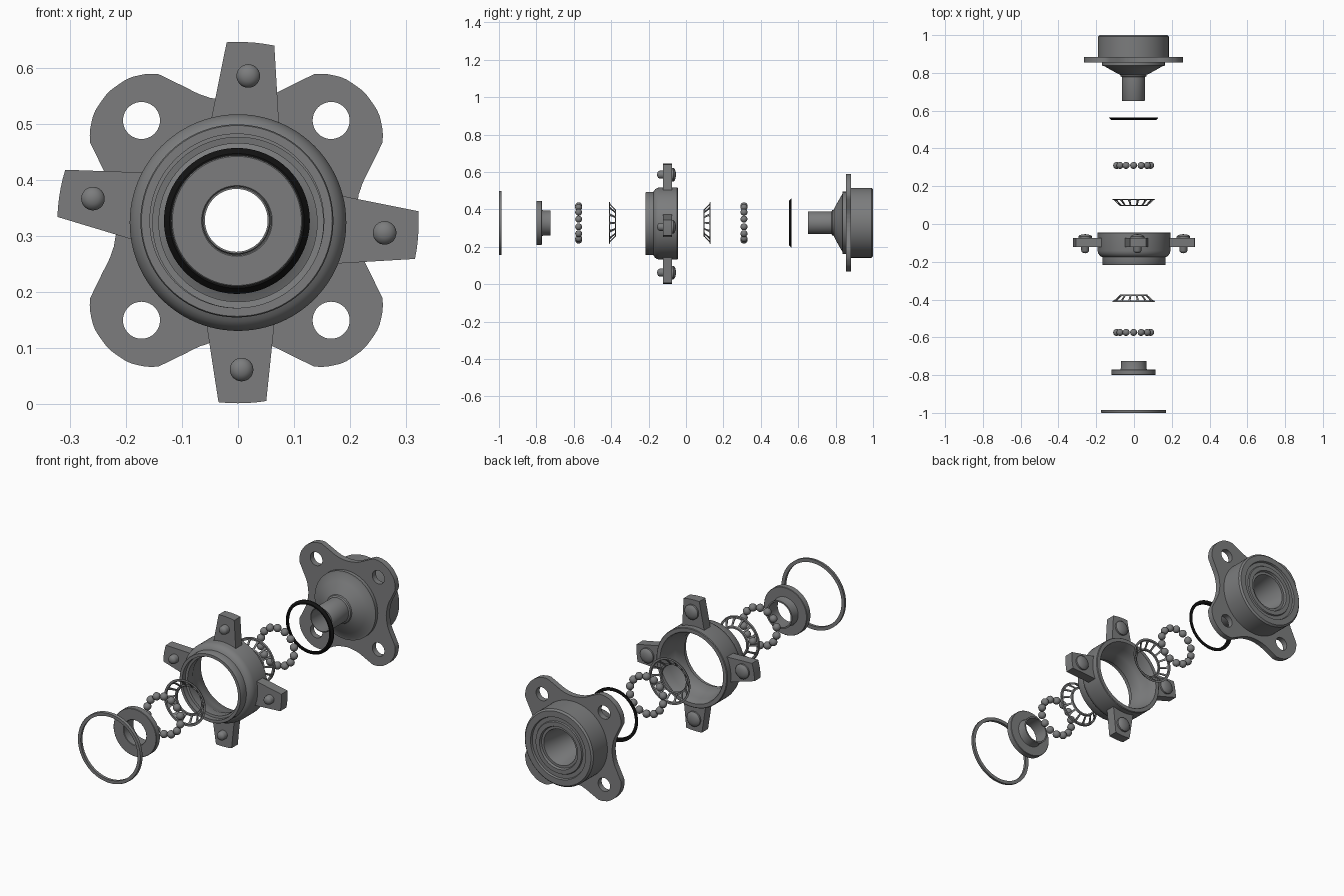
import bpy, bmesh, math
from math import sin, cos, pi, radians

if "Cube" in bpy.data.objects:
    bpy.data.objects.remove(bpy.data.objects["Cube"])

ZC = 0.324   # height of the common axis (runs along y)


def material(name, rgb):
    m = bpy.data.materials.new(name)
    m.diffuse_color = (*rgb, 1)
    m.use_nodes = True
    m.node_tree.nodes["Principled BSDF"].inputs["Base Color"].default_value = m.diffuse_color
    return m


STEEL = material("steel grey", (0.2, 0.203, 0.206))
RUBBER = material("black rubber", (0.006, 0.006, 0.006))


def finish(ob, mat, angle=35):
    ob.data.materials.clear()
    ob.data.materials.append(mat)
    bpy.ops.object.select_all(action='DESELECT')
    ob.select_set(True)
    bpy.context.view_layer.objects.active = ob
    bpy.ops.object.shade_smooth_by_angle(angle=radians(angle))
    return ob


def from_bmesh(name, bm, mat):
    bmesh.ops.remove_doubles(bm, verts=bm.verts, dist=1e-5)
    bmesh.ops.recalc_face_normals(bm, faces=bm.faces)
    me = bpy.data.meshes.new(name)
    bm.to_mesh(me)
    bm.free()
    ob = bpy.data.objects.new(name, me)
    bpy.context.collection.objects.link(ob)
    return finish(ob, mat)


def add_lathe(bm, prof, cx=0.0, cz=ZC, n=96, closed=True):
    """Revolve (radius, y) points round the y direction."""
    rings = [[bm.verts.new((cx + r * cos(2 * pi * i / n), y, cz + r * sin(2 * pi * i / n)))
              for i in range(n)] for r, y in prof]
    k = len(rings)
    for j in range(k if closed else k - 1):
        a, b = rings[j], rings[(j + 1) % k]
        for i in range(n):
            bm.faces.new((a[i], a[(i + 1) % n], b[(i + 1) % n], b[i]))


def lathe(name, prof, mat=STEEL, **kw):
    bm = bmesh.new()
    add_lathe(bm, prof, **kw)
    return from_bmesh(name, bm, mat)


def circle(r, cx=0, cy=0, n=48):
    return [(cx + r * cos(2 * pi * i / n), cy + r * sin(2 * pi * i / n)) for i in range(n)]


def plate(name, outlines, y0, y1, cx=0.0, cz=ZC):
    """Flat plate in the xz plane; outlines after the first are holes."""
    cu = bpy.data.curves.new(name, 'CURVE')
    cu.dimensions, cu.fill_mode, cu.extrude = '2D', 'BOTH', (y1 - y0) / 2
    for pts in outlines:
        sp = cu.splines.new('POLY')
        sp.points.add(len(pts) - 1)
        for p, (x, y) in zip(sp.points, pts):
            p.co = (x, y, 0, 1)
        sp.use_cyclic_u = True
    tmp = bpy.data.objects.new(name + "_outline", cu)
    bpy.context.collection.objects.link(tmp)
    me = bpy.data.meshes.new_from_object(tmp.evaluated_get(bpy.context.evaluated_depsgraph_get()))
    bpy.data.objects.remove(tmp)
    ob = bpy.data.objects.new(name, me)
    bpy.context.collection.objects.link(ob)
    ob.rotation_euler = (pi / 2, 0, 0)
    ob.location = (cx, (y0 + y1) / 2, cz)
    bm = bmesh.new()
    bm.from_mesh(me)
    bmesh.ops.remove_doubles(bm, verts=bm.verts, dist=1e-5)
    bmesh.ops.recalc_face_normals(bm, faces=bm.faces)
    bm.to_mesh(me)
    bm.free()
    return finish(ob, STEEL)


# Front retaining ring
lathe("retaining_ring", [(0.155, -1), (0.17, -1), (0.172, -0.997), (0.172, -0.986),
                         (0.155, -0.986)], cx=-0.002, cz=0.327)

# Flanged inner race
lathe("inner_race", [(0.061, -0.798), (0.063, -0.8), (0.115, -0.8), (0.117, -0.798), (0.117, -0.772),
                     (0.115, -0.77), (0.070, -0.77), (0.068, -0.765), (0.068, -0.725), (0.061, -0.725)],
      cx=-0.002, cz=0.327)


# Ball sets
def ball_ring(name, y, n=14, ring=0.092, r=0.0185):
    bm = bmesh.new()
    for i in range(n):
        a = 2 * pi * (i + 0.5) / n
        res = bmesh.ops.create_uvsphere(bm, u_segments=20, v_segments=12, radius=r)
        bmesh.ops.translate(bm, verts=res['verts'],
                            vec=(ring * cos(a) - 0.002, y, ring * sin(a) + 0.327))
    return from_bmesh(name, bm, STEEL)


ball_ring("front_balls", -0.574)
ball_ring("rear_balls", 0.31)


# Conical cages: wide ring, narrow ring and slanted bars
def cage(name, y_wide, y_narrow, n=14):
    d = 1 if y_narrow > y_wide else -1
    cx, cz, bm = -0.002, 0.327, bmesh.new()
    add_lathe(bm, [(0.113, y_wide), (0.110, y_wide + d * 0.006), (0.100, y_wide + d * 0.006),
                   (0.103, y_wide)], cx=cx, cz=cz)
    add_lathe(bm, [(0.076, y_narrow - d * 0.006), (0.072, y_narrow), (0.064, y_narrow),
                   (0.067, y_narrow - d * 0.006)], cx=cx, cz=cz)
    for i in range(n):
        a = 2 * pi * i / n
        rows = []
        for r, y, w in ((0.108, y_wide + d * 0.003, 0.010), (0.100, y_wide + d * 0.011, 0.005),
                        (0.081, y_narrow - d * 0.009, 0.004), (0.072, y_narrow - d * 0.003, 0.007)):
            rows.append([bm.verts.new((cx + rr * cos(a) - s * w * sin(a), y,
                                       cz + rr * sin(a) + s * w * cos(a)))
                         for rr, s in ((r, -1), (r, 1), (r - 0.006, 1), (r - 0.006, -1))])
        for p, q in zip(rows, rows[1:]):
            for k in range(4):
                bm.faces.new((p[k], p[(k + 1) % 4], q[(k + 1) % 4], q[k]))
        bm.faces.new(rows[0])
        bm.faces.new(rows[-1])
    return from_bmesh(name, bm, STEEL)


cage("front_cage", -0.412, -0.374)
cage("rear_cage", 0.132, 0.094)

# Bearing housing
lathe("housing", [(0.152, -0.217), (0.166, -0.217), (0.168, -0.214), (0.168, -0.175), (0.176, -0.171),
                  (0.184, -0.164), (0.190, -0.154), (0.193, -0.142), (0.193, -0.047), (0.190, -0.044),
                  (0.172, -0.044), (0.169, -0.048), (0.162, -0.09), (0.150, -0.130), (0.141, -0.150),
                  (0.141, -0.190), (0.152, -0.192)])

# Housing arms, each with a round headed bolt
for i, deg in enumerate((86, -4, -88.6, 170.6)):
    a = radians(deg)
    out = [(0.322, t * 7.6) for t in (-1, -0.6, -0.2, 0.2, 0.6, 1)]
    inn = [(0.178, t * 20.5) for t in (1, 0.5, 0, -0.5, -1)]
    pts = [(r * cos(a + radians(t)), r * sin(a + radians(t))) for r, t in out + inn]
    plate(f"housing_arm_{i + 1}", [pts], -0.122, -0.074)
    lathe(f"arm_bolt_{i + 1}", [(0, -0.155), (0.010, -0.153), (0.018, -0.148), (0.021, -0.141),
                                (0.021, -0.074), (0.036, -0.074), (0.036, -0.066), (0.030, -0.060),
                                (0.016, -0.055), (0, -0.054)],
          cx=0.262 * cos(a), cz=ZC + 0.262 * sin(a), n=32, closed=False)

# Black seal ring
lathe("seal_ring", [(0.113, 0.551), (0.120, 0.551), (0.130, 0.561), (0.130, 0.565), (0.115, 0.565)],
      RUBBER, cx=-0.002, cz=0.327)

# Hub body: hollow shaft, cone and rear drum with stepped back face
HX, HZ = -0.003, 0.328
lathe("hub_body", [(0.056, 0.652), (0.059, 0.652), (0.061, 0.655), (0.061, 0.778), (0.068, 0.782),
                   (0.070, 0.790), (0.095, 0.802), (0.125, 0.819), (0.155, 0.836), (0.166, 0.838),
                   (0.166, 0.868), (0.187, 0.868), (0.187, 0.992), (0.179, 1.0), (0.150, 1.0),
                   (0.147, 0.990), (0.128, 0.990), (0.125, 0.996), (0.104, 0.996), (0.100, 0.985),
                   (0.088, 0.985), (0.086, 0.980), (0.072, 0.86), (0.056, 0.80)], cx=HX, cz=HZ)

# Four lobed flange: radius against angle from the lobe centre
LOBE = [(0, .323), (8, .318), (14, .305), (17, .295), (20, .275), (24, .254),
        (28, .236), (33, .223), (39, .215), (45, .212)]


def lobe_radius(deg):
    t = abs((deg % 90) - 45)
    for (a, ra), (b, rb) in zip(LOBE, LOBE[1:]):
        if t <= b:
            return ra + (rb - ra) * (t - a) / (b - a)


outline = [(lobe_radius(d) * cos(radians(d)), lobe_radius(d) * sin(radians(d))) for d in range(0, 360, 2)]
holes = [circle(0.033, 0.169 * sx, 0.178 * sz, 40) for sx in (-1, 1) for sz in (-1, 1)]
plate("hub_flange", [outline, circle(0.13)] + holes, 0.855, 0.883, cx=HX, cz=HZ)
